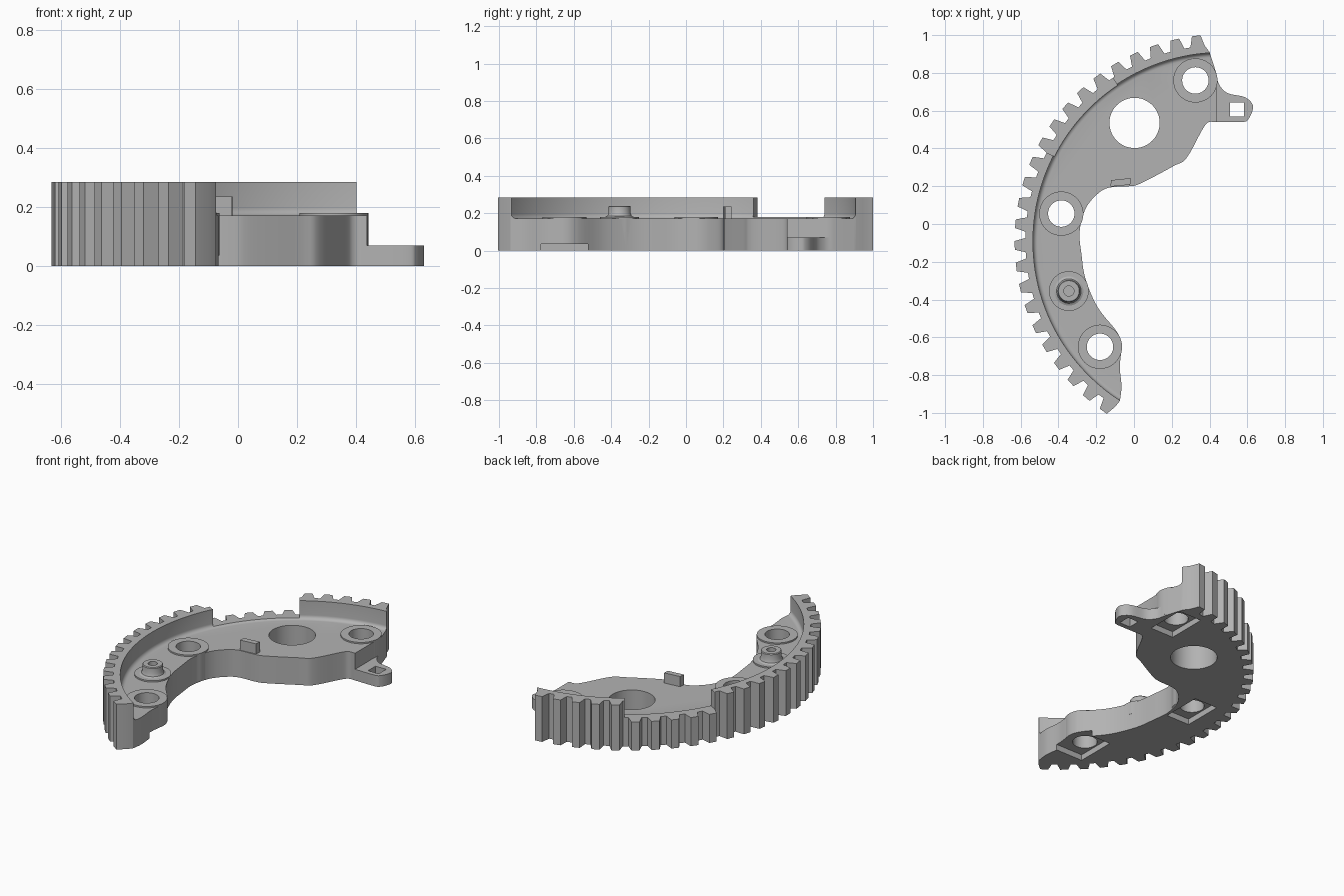
import bpy, bmesh
from math import radians, sin, cos, pi
from mathutils import Vector

if "Cube" in bpy.data.objects:
    bpy.data.objects.remove(bpy.data.objects["Cube"])

CX, CY = 0.465, -0.092          # centre of the tooth circle
TIP, ROOT, RIM = 1.097, 1.04, 1.0
FLOOR, TOP, BOSS = 0.171, 0.285, 0.18

metal = bpy.data.materials.new("plain_grey")
metal.use_nodes = True
GREY = (0.45, 0.45, 0.45, 1)
metal.diffuse_color = GREY
metal.node_tree.nodes["Principled BSDF"].inputs["Base Color"].default_value = GREY


def polar(r, deg):
    a = radians(deg)
    return (CX + r * cos(a), CY + r * sin(a))


def make_object(name, bm):
    bmesh.ops.recalc_face_normals(bm, faces=bm.faces)
    mesh = bpy.data.meshes.new(name)
    bm.to_mesh(mesh)
    bm.free()
    mesh.materials.append(metal)
    obj = bpy.data.objects.new(name, mesh)
    bpy.context.collection.objects.link(obj)
    return obj


def prism(name, outline, z0, z1):
    bm = bmesh.new()
    face = bm.faces.new([bm.verts.new((x, y, z0)) for x, y in outline])
    moved = bmesh.ops.extrude_face_region(bm, geom=[face])["geom"]
    verts = [v for v in moved if isinstance(v, bmesh.types.BMVert)]
    bmesh.ops.translate(bm, vec=(0, 0, z1 - z0), verts=verts)
    return make_object(name, bm)


def box(name, x0, x1, y0, y1, z0, z1):
    return prism(name, [(x0, y0), (x1, y0), (x1, y1), (x0, y1)], z0, z1)


def lathe(name, centre, profile, n=48):
    """Stack of rings (radius, z), capped at both ends."""
    bm = bmesh.new()
    rings = []
    for r, z in profile:
        rings.append([bm.verts.new((centre[0] + r * cos(2 * pi * i / n),
                                    centre[1] + r * sin(2 * pi * i / n), z)) for i in range(n)])
    for a, b in zip(rings, rings[1:]):
        for i in range(n):
            j = (i + 1) % n
            bm.faces.new((a[i], a[j], b[j], b[i]))
    bm.faces.new(rings[0])
    bm.faces.new(rings[-1])
    return make_object(name, bm)


def combine(target, tool, operation):
    tool.hide_render = True
    mod = target.modifiers.new("combine", "BOOLEAN")
    mod.operation = operation
    mod.solver = "EXACT"
    mod.object = tool
    bpy.context.view_layer.objects.active = target
    bpy.ops.object.modifier_apply(modifier=mod.name)
    bpy.data.objects.remove(tool)


def smooth_path(points, steps=5):
    pts = [Vector(p) for p in points]
    pts = [pts[0]] + pts + [pts[-1]]
    out = []
    for a, b, c, d in zip(pts, pts[1:], pts[2:], pts[3:]):
        for i in range(steps):
            t = i / steps
            out.append(tuple(0.5 * (2 * b + (c - a) * t + (2 * a - 5 * b + 4 * c - d) * t * t
                                    + (3 * b - a - 3 * c + d) * t ** 3)))
    return out + [tuple(pts[-1])]


# Outline: toothed arc, then the curved inner edge with the low tab
outline = []
for k in range(24):
    mid = 97.1 + 6 * k
    outline += [polar(ROOT, mid - 2.1), polar(TIP, mid - 1.2),
                polar(TIP, mid + 1.2), polar(ROOT, mid + 2.1)]
inner_edge = [
    (-.075, -.937), (-.066, -.86), (-.075, -.76), (-.068, -.67), (-.073, -.61), (-.098, -.56),
    (-.193, -.44), (-.257, -.29), (-.278, -.16), (-.288, -.04), (-.257, .08), (-.193, .159),
    (-.13, .193), (-.024, .2), (.04, .217), (.21, .307), (.278, .349), (.362, .5),
    (.394, .538), (.44, .54), (.574, .54), (.606, .556), (.627, .6), (.627, .635),
    (.585, .672), (.495, .693), (.45, .74), (.435, .8), (.4, .91)]
body = prism("toothed_sector", outline + smooth_path(inner_edge), 0, TOP)

# Recessed floor with a filleted foot along the rim
fillet = 0.025
foot = [(RIM - fillet + fillet * sin(a), FLOOR + fillet - fillet * cos(a))
        for a in (i * pi / 12 for i in range(7))]
combine(body, lathe("floor_cutter", (CX, CY), foot + [(RIM, 0.4)], 240), "DIFFERENCE")

# Gap in the raised rim
arc = [123.7 + 29.4 * i / 8 for i in range(9)]
gap = [polar(0.9, a) for a in arc] + [polar(1.25, a) for a in reversed(arc)]
combine(body, prism("rim_gap_cutter", gap, BOSS, 0.4), "DIFFERENCE")

# Low tab with its square hole
combine(body, box("tab_step_cutter", .437, .8, .45, .78, .07, .4), "DIFFERENCE")
combine(body, box("tab_hole_cutter", .508, .582, .568, .642, -.1, .2), "DIFFERENCE")

# Raised bosses
bolt_holes = [(.325, .76), (-.385, .055), (-.18, -.65)]
for centre in bolt_holes:
    combine(body, lathe("boss", centre, [(.117, .01), (.117, BOSS)]), "UNION")

# Pin with a flared foot and a blind hole
pin = (-.345, -.355)
combine(body, lathe("pin", pin, [(.105, .1), (.105, BOSS), (.077, BOSS), (.065, .186),
                                 (.059, .2), (.059, .235), (.055, .24)]), "UNION")
combine(body, lathe("pin_hole_cutter", pin, [(.027, .2), (.027, .4)], 24), "DIFFERENCE")

# Stop lug on the inner edge
lug = [(-.124, .198), (-.02, .208), (-.018, .243), (-.122, .232)]
combine(body, prism("stop_lug", lug, .1, .235), "UNION")

# Nut pockets underneath, the last one open to the inner edge
for (x, y), reach in zip(bolt_holes, (.08, .08, .3)):
    combine(body, box("pocket_cutter", x - .08, x + reach, y - .125, y + .125, -.1, .036),
            "DIFFERENCE")

# Through holes
for centre, radius in [(c, .07) for c in bolt_holes] + [((.003, .535), .133)]:
    combine(body, lathe("hole_cutter", centre, [(radius, -.1), (radius, .5)]), "DIFFERENCE")

# Smooth the curved walls, keep the edges sharp
bpy.ops.object.select_all(action="DESELECT")
body.select_set(True)
bpy.context.view_layer.objects.active = body
bpy.ops.object.shade_smooth_by_angle(angle=radians(25))
